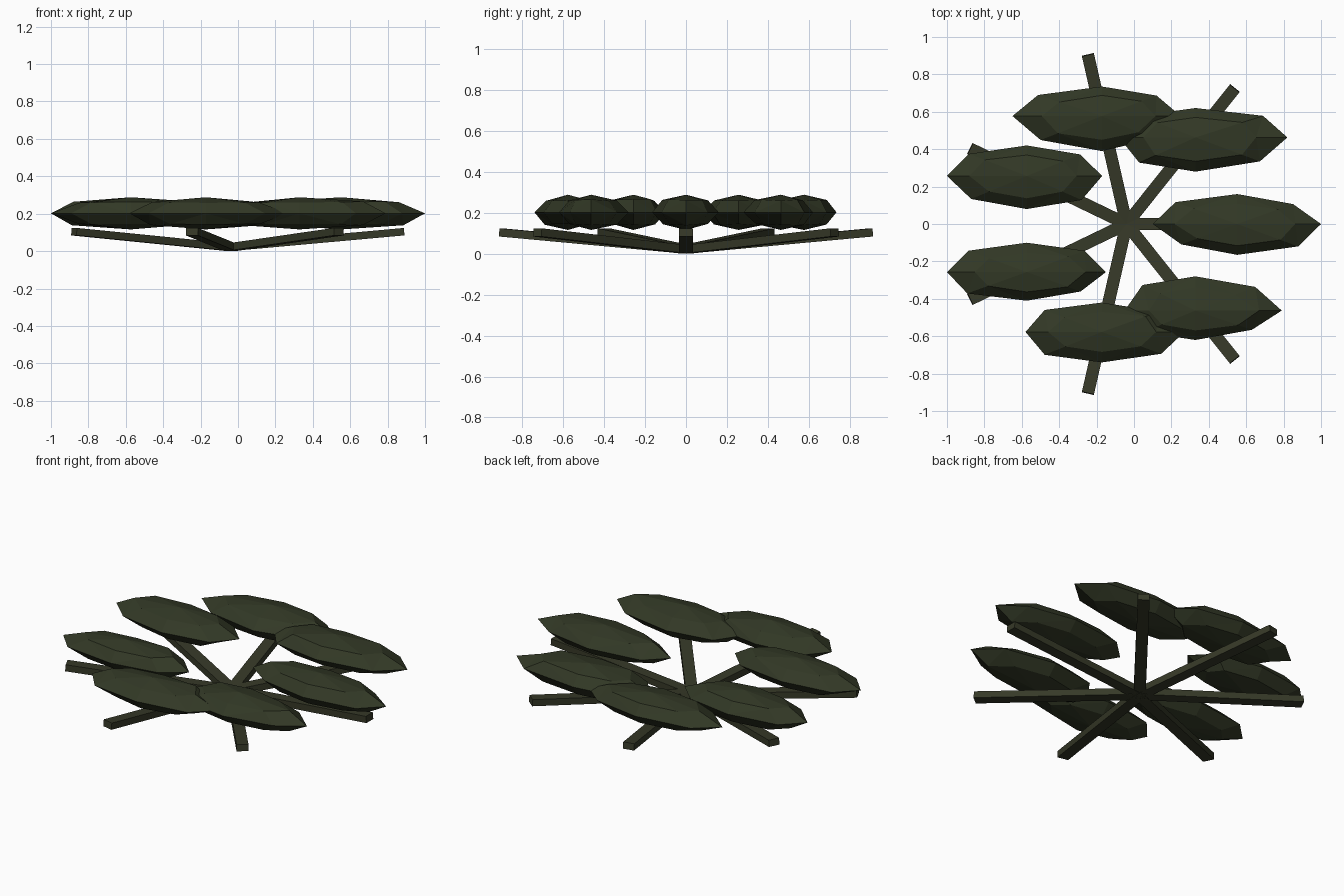
import bpy, bmesh, math, random
from mathutils import Matrix, Vector

if "Cube" in bpy.data.objects:
    bpy.data.objects.remove(bpy.data.objects["Cube"])

random.seed(4)
HUB_X = -0.04


def material(name, rgb):
    m = bpy.data.materials.new(name)
    m.diffuse_color = (*rgb, 1)
    m.use_nodes = True
    m.node_tree.nodes["Principled BSDF"].inputs["Base Color"].default_value = m.diffuse_color
    return m


bark = material("dark olive bark", (0.037, 0.041, 0.021))
leaf = material("dark green foliage", (0.032, 0.040, 0.019))


def finish(bm, name, mat):
    bmesh.ops.recalc_face_normals(bm, faces=bm.faces)
    me = bpy.data.meshes.new(name)
    bm.to_mesh(me)
    bm.free()
    me.materials.append(mat)
    ob = bpy.data.objects.new(name, me)
    bpy.context.collection.objects.link(ob)


def branch(i, ang):
    # Slim square bar rising outward from the hub
    bm = bmesh.new()
    bmesh.ops.create_cube(bm, size=1)
    tilt = math.atan2(0.084, 0.93)
    m = (Matrix.Translation((HUB_X, 0, 0.0)) @ Matrix.Rotation(ang, 4, 'Z')
         @ Matrix.Rotation(-tilt, 4, 'Y') @ Matrix.Translation((0.467, 0, 0.02))
         @ Matrix.Diagonal((0.934, 0.066, 0.04, 1)))
    bm.transform(m)
    finish(bm, f"branch_{i + 1}", bark)


def clump(i, ang, left, right, front, back):
    # Faceted flattened foliage clump, each half stretched to its own reach
    bm = bmesh.new()
    bmesh.ops.create_uvsphere(bm, u_segments=8, v_segments=4, radius=1)
    c = Vector((HUB_X + 0.592 * math.cos(ang), 0.592 * math.sin(ang), 0.202))
    for v in bm.verts:
        on_axis = max(abs(a) for a in v.co) > 0.99
        r = 1 if on_axis else random.uniform(0.92, 1.06)
        x, y, z = v.co * r
        x *= (right - c.x) if x > 0 else (c.x - left)
        y *= (back - c.y) if y > 0 else (c.y - front)
        v.co = c + Vector((x, y, z * 0.086))
    bmesh.ops.triangulate(bm, faces=bm.faces)
    finish(bm, f"foliage_clump_{i + 1}", leaf)


# left, right, front and back reach of every clump
REACH = [(0.10, 1.00, -0.165, 0.16), (-0.08, 0.82, 0.28, 0.62),
         (-0.65, 0.25, 0.39, 0.735), (-1.00, -0.17, 0.08, 0.42),
         (-1.00, -0.15, -0.41, -0.10), (-0.58, 0.27, -0.74, -0.42),
         (-0.05, 0.79, -0.62, -0.28)]

for i, reach in enumerate(REACH):
    a = i * math.tau / 7
    branch(i, a)
    clump(i, a, *reach)
